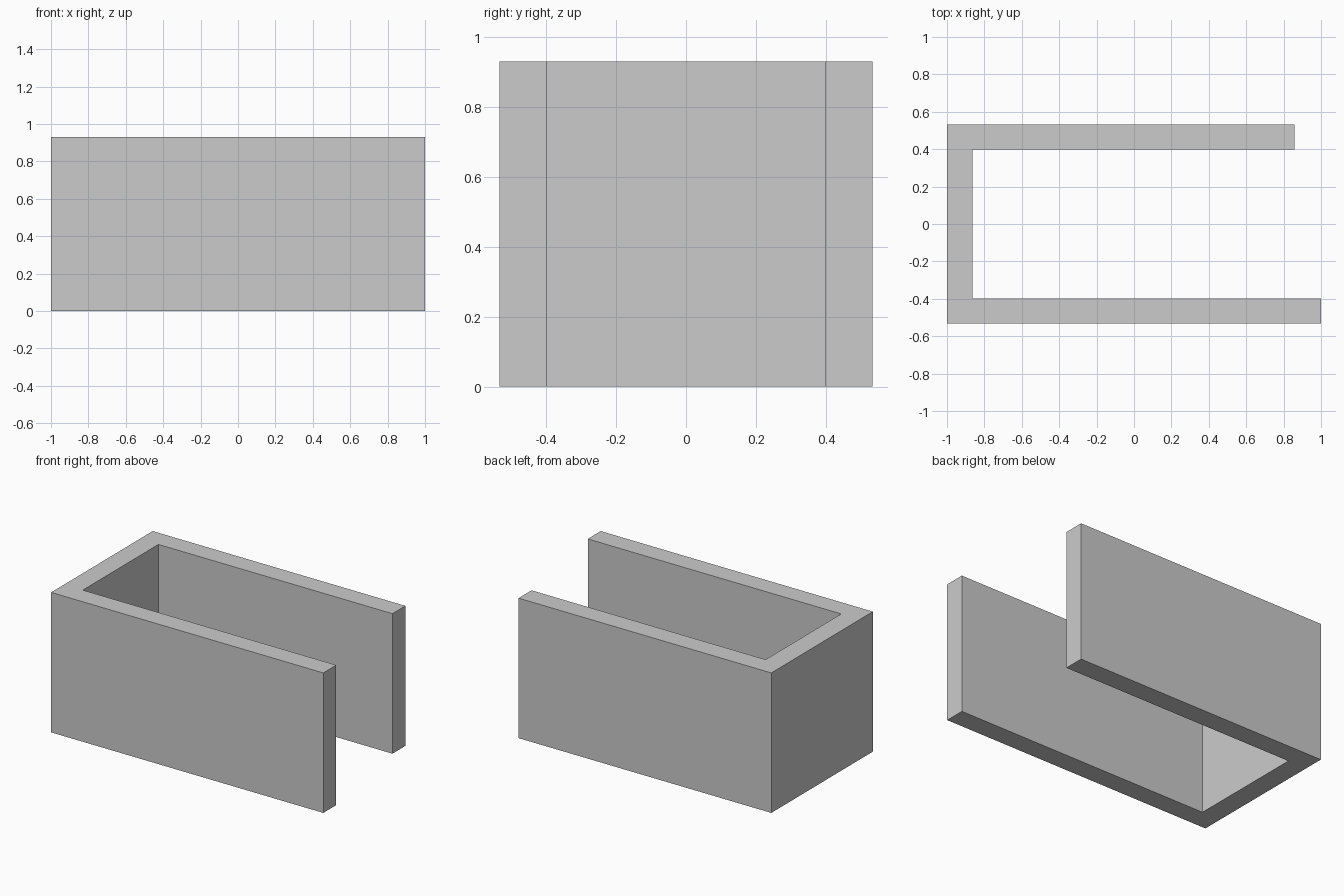
import bpy
import bmesh

if "Cube" in bpy.data.objects:
    bpy.data.objects.remove(bpy.data.objects["Cube"])

HEIGHT = 0.93

# Plan outline of the channel: end wall on the left, long front arm, shorter back arm
outline = [
    (-1.0, -0.533), (1.0, -0.533), (1.0, -0.397), (-0.863, -0.397),
    (-0.863, 0.397), (0.857, 0.397), (0.857, 0.533), (-1.0, 0.533),
]

# Extrude the outline straight up into solid walls
bm = bmesh.new()
base = bm.faces.new([bm.verts.new((x, y, 0)) for x, y in outline])
extruded = bmesh.ops.extrude_face_region(bm, geom=[base], use_keep_orig=True)
top = [v for v in extruded["geom"] if isinstance(v, bmesh.types.BMVert)]
bmesh.ops.translate(bm, verts=top, vec=(0, 0, HEIGHT))
bmesh.ops.recalc_face_normals(bm, faces=bm.faces)

mesh = bpy.data.meshes.new("channel_walls")
bm.to_mesh(mesh)
bm.free()
bpy.context.collection.objects.link(bpy.data.objects.new("channel_walls", mesh))
